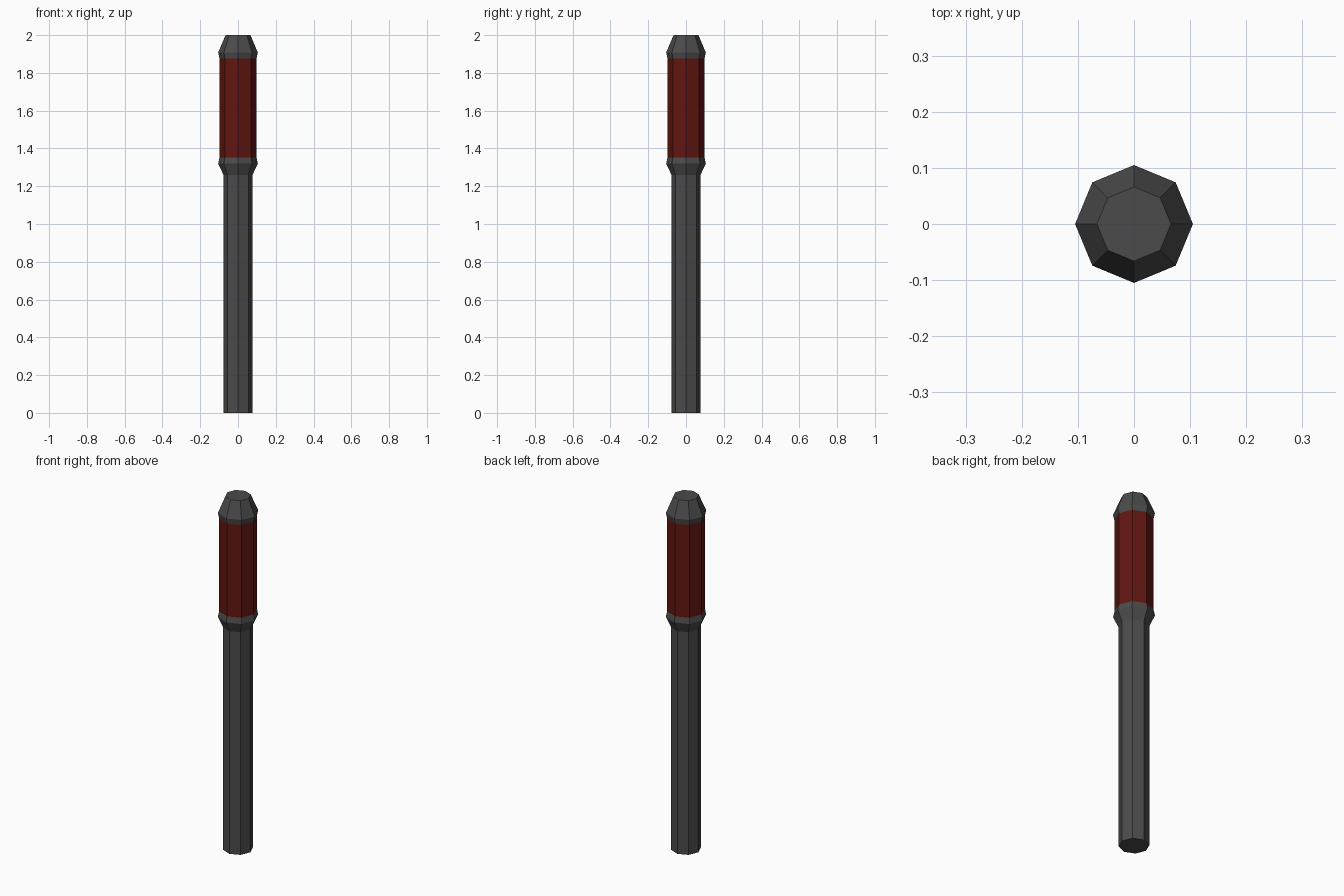
import bpy, bmesh
from math import cos, sin, tau

if "Cube" in bpy.data.objects:
    bpy.data.objects.remove(bpy.data.objects["Cube"])

SIDES = 8


def material(name, rgb):
    mat = bpy.data.materials.new(name)
    mat.diffuse_color = (*rgb, 1)
    mat.use_nodes = True
    mat.node_tree.nodes["Principled BSDF"].inputs["Base Color"].default_value = mat.diffuse_color
    return mat


def turned_part(name, profile, mat):
    """Closed eight-sided solid from (radius, z) points, corners on the axes."""
    bm = bmesh.new()
    rings = [[bm.verts.new((r * cos(tau * i / SIDES), r * sin(tau * i / SIDES), z))
              for i in range(SIDES)] for r, z in profile]
    for low, high in zip(rings, rings[1:]):
        for i in range(SIDES):
            j = (i + 1) % SIDES
            bm.faces.new((low[i], low[j], high[j], high[i]))
    bm.faces.new(rings[0][::-1])
    bm.faces.new(rings[-1])
    mesh = bpy.data.meshes.new(name)
    bm.to_mesh(mesh)
    bm.free()
    mesh.materials.append(mat)
    obj = bpy.data.objects.new(name, mesh)
    bpy.context.collection.objects.link(obj)
    return obj


metal = material("dark_grey", (0.07, 0.07, 0.07))
red = material("dark_red", (0.12, 0.008, 0.005))

# Long shaft with the flared collar below the grip
turned_part("shaft_and_collar",
            [(0.077, 0), (0.077, 1.26), (0.105, 1.32), (0.098, 1.352)], metal)

# Red grip
turned_part("grip", [(0.098, 1.352), (0.098, 1.877)], red)

# Tapered end cap
turned_part("end_cap", [(0.098, 1.877), (0.105, 1.908), (0.066, 2.0)], metal)
